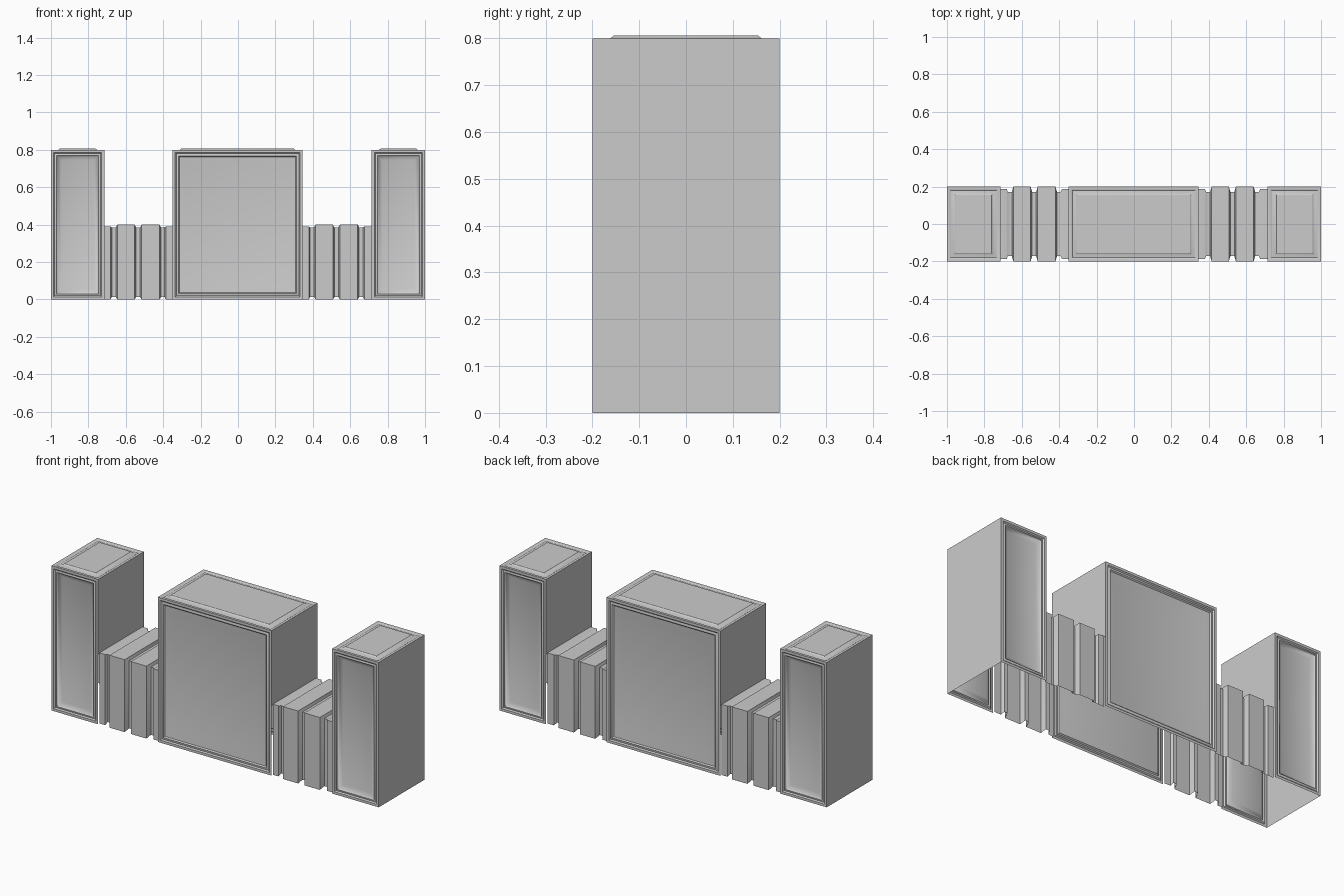
import bpy, bmesh
from mathutils import Vector

if "Cube" in bpy.data.objects:
    bpy.data.objects.remove(bpy.data.objects["Cube"])

D, H, RIB_H = 0.2, 0.8, 0.4      # half depth, block height, ribbed wall height

# (inset, offset along the outward normal) of each nested panel ring
FACE_WIDE = [(0, 0), (0.014, 0), (0.02, -0.006), (0.032, -0.002), (0.038, -0.008),
             (0.075, -0.014), (0.115, -0.022)]
FACE_NARROW = [(0, 0), (0.014, 0), (0.02, -0.006), (0.03, -0.002), (0.036, -0.01),
               (0.055, -0.018)]
CAP = [(0, 0), (0.014, 0), (0.02, -0.004), (0.036, -0.002), (0.046, 0.006)]


def panel(bm, origin, u, v, w, h, rings):
    """Framed panel from nested rectangles; outward normal is u x v."""
    o, u, v = Vector(origin), Vector(u), Vector(v)
    n = u.cross(v)
    prev = None
    for inset, off in rings:
        cs = [(inset, inset), (w - inset, inset), (w - inset, h - inset), (inset, h - inset)]
        ring = [bm.verts.new(o + u * a + v * b + n * off) for a, b in cs]
        if prev:
            for i in range(4):
                j = (i + 1) % 4
                bm.faces.new((prev[i], prev[j], ring[j], ring[i]))
        prev = ring
    bm.faces.new(prev)


def finish(name, bm):
    bmesh.ops.remove_doubles(bm, verts=bm.verts, dist=1e-5)
    me = bpy.data.meshes.new(name)
    bm.to_mesh(me)
    bm.free()
    ob = bpy.data.objects.new(name, me)
    bpy.context.collection.objects.link(ob)
    bpy.ops.object.select_all(action='DESELECT')
    ob.select_set(True)
    bpy.context.view_layer.objects.active = ob
    bpy.ops.object.shade_smooth_by_angle(angle=0.6)
    return ob


def block(name, x0, x1, face, z_left, z_right):
    """Open-bottomed block; side walls start at the given heights."""
    bm = bmesh.new()
    w = x1 - x0
    panel(bm, (x0, -D, 0), (1, 0, 0), (0, 0, 1), w, H, face)
    panel(bm, (x1, D, 0), (-1, 0, 0), (0, 0, 1), w, H, face)
    panel(bm, (x0, -D, H), (1, 0, 0), (0, 1, 0), w, 2 * D, CAP)
    flat = [(0, 0)]
    panel(bm, (x1, -D, z_right), (0, 1, 0), (0, 0, 1), 2 * D, H - z_right, flat)
    panel(bm, (x0, D, z_left), (0, -1, 0), (0, 0, 1), 2 * D, H - z_left, flat)
    return finish(name, bm)


def ribbed_wall(name, x0, x1):
    """Open-bottomed low wall swept through stations of (x, half depth, bottom, top)."""
    end, gap, rib = (0.188, 0, 0.39), (0.172, 0.012, 0.386), (D, 0, RIB_H)
    st = [(0, end), (0.034, end), (0.04, gap), (0.062, gap), (0.07, rib), (0.162, rib),
          (0.17, gap), (0.192, gap), (0.2, rib), (0.295, rib), (0.303, gap), (0.322, gap),
          (0.33, end), (x1 - x0, end)]
    bm = bmesh.new()
    prev = None
    for dx, (y, zb, zt) in st:
        row = [bm.verts.new((x0 + dx, a, b)) for a, b in
               ((-y, zb), (-y, zt), (y, zt), (y, zb))]
        if prev:
            for i in range(3):
                bm.faces.new((prev[i], row[i], row[i + 1], prev[i + 1]))
        prev = row
    return finish(name, bm)


# Three framed blocks, hollow and joined below the ribbed walls
block("left_end_block", -1, -0.715, FACE_NARROW, 0, 0.386)
block("centre_block", -0.35, 0.345, FACE_WIDE, 0.386, 0.386)
block("right_end_block", 0.715, 1, FACE_NARROW, 0.386, 0)

# Low ribbed connecting walls
ribbed_wall("left_ribbed_wall", -0.715, -0.35)
ribbed_wall("right_ribbed_wall", 0.345, 0.715)

# All faces outward
for ob in bpy.context.scene.objects:
    ob.data.update()
